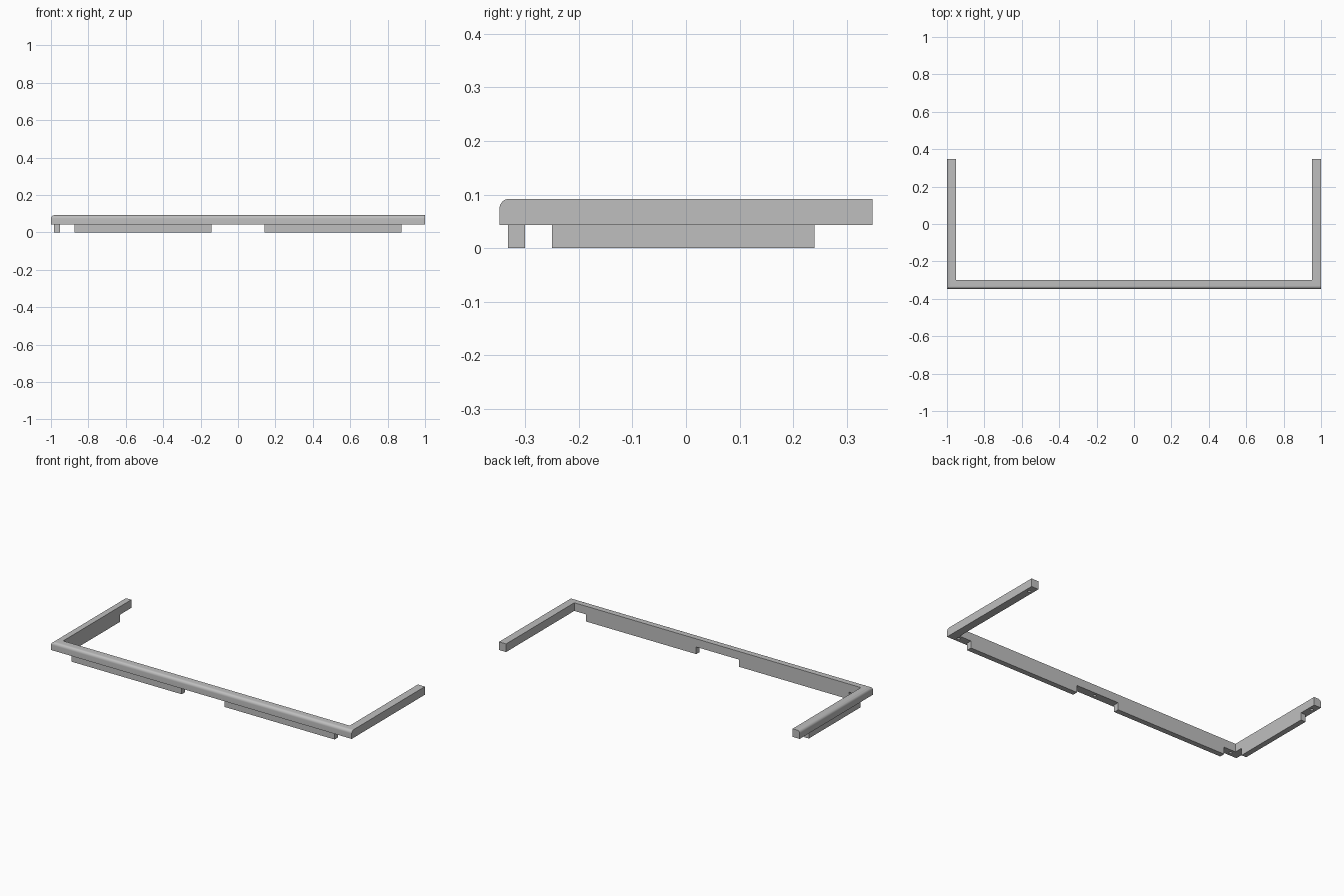
import bpy, bmesh

cube = bpy.data.objects.get("Cube")
if cube:
    bpy.data.objects.remove(cube, do_unlink=True)

grey = bpy.data.materials.new("light grey")
grey.use_nodes = True
colour = (0.52, 0.52, 0.52, 1)
grey.diffuse_color = colour
grey.node_tree.nodes["Principled BSDF"].inputs["Base Color"].default_value = colour

BACK, FRONT, INNER_Y, INNER_X = 0.348, -0.348, -0.30, 0.953
BOTTOM, TOP = 0.043, 0.092


def add_object(name, bm):
    bmesh.ops.recalc_face_normals(bm, faces=bm.faces)
    mesh = bpy.data.meshes.new(name)
    bm.to_mesh(mesh)
    bm.free()
    mesh.materials.append(grey)
    obj = bpy.data.objects.new(name, mesh)
    bpy.context.collection.objects.link(obj)
    return obj


def prism(outline, z0, z1):
    bm = bmesh.new()
    face = bm.faces.new([bm.verts.new((x, y, z0)) for x, y in outline])
    ext = bmesh.ops.extrude_face_region(bm, geom=[face], use_keep_orig=True)
    for v in ext["geom"]:
        if isinstance(v, bmesh.types.BMVert):
            v.co.z = z1
    return bm


def box(name, x0, x1, y0, y1, z0, z1):
    return add_object(name, prism([(x0, y0), (x1, y0), (x1, y1), (x0, y1)], z0, z1))


# U-shaped rail with the outer top edge rounded on the front and right side
bm = prism([(-1, FRONT), (1, FRONT), (1, BACK), (INNER_X, BACK),
            (INNER_X, INNER_Y), (-INNER_X, INNER_Y), (-INNER_X, BACK), (-1, BACK)],
           BOTTOM, TOP)
rounded = [e for e in bm.edges
           if all(v.co.z > TOP - 0.001 for v in e.verts)
           and (all(v.co.y < FRONT + 0.001 for v in e.verts)
                or all(v.co.x < -0.999 for v in e.verts))]
bmesh.ops.bevel(bm, geom=rounded, offset=0.018, segments=8, profile=0.5,
                affect='EDGES', clamp_overlap=False)
rail = add_object("rail", bm)

# Blind screw holes in the underside
holes = bmesh.new()
spots = [(0, -0.325)]
for side in (-1, 1):
    spots += [(side * 0.94, -0.325), (side * 0.976, 0.30)]
for x, y in spots:
    made = bmesh.ops.create_cone(holes, cap_ends=True, segments=20,
                                 radius1=0.009, radius2=0.009, depth=0.06)
    bmesh.ops.translate(holes, verts=made["verts"], vec=(x, y, BOTTOM))
cutter = add_object("hole_cutter", holes)
cutter.hide_render = True
cutter.hide_set(True)
cutter.display_type = 'WIRE'
cut = rail.modifiers.new("screw_holes", 'BOOLEAN')
cut.operation = 'DIFFERENCE'
cut.solver = 'EXACT'
cut.object = cutter

# Apply the cut, then drop the helper
bpy.context.view_layer.objects.active = rail
rail.select_set(True)
bpy.ops.object.modifier_apply(modifier=cut.name)
bpy.data.objects.remove(cutter, do_unlink=True)
bpy.ops.object.shade_smooth_by_angle(angle=0.6)

# Locating ribs under the rail, flush with its inner faces
box("front_rib_right", -0.875, -0.142, -0.332, INNER_Y, 0, BOTTOM)
box("front_rib_left", 0.142, 0.875, -0.332, INNER_Y, 0, BOTTOM)
box("side_rib_right", -0.985, -INNER_X, -0.25, 0.24, 0, BOTTOM)
